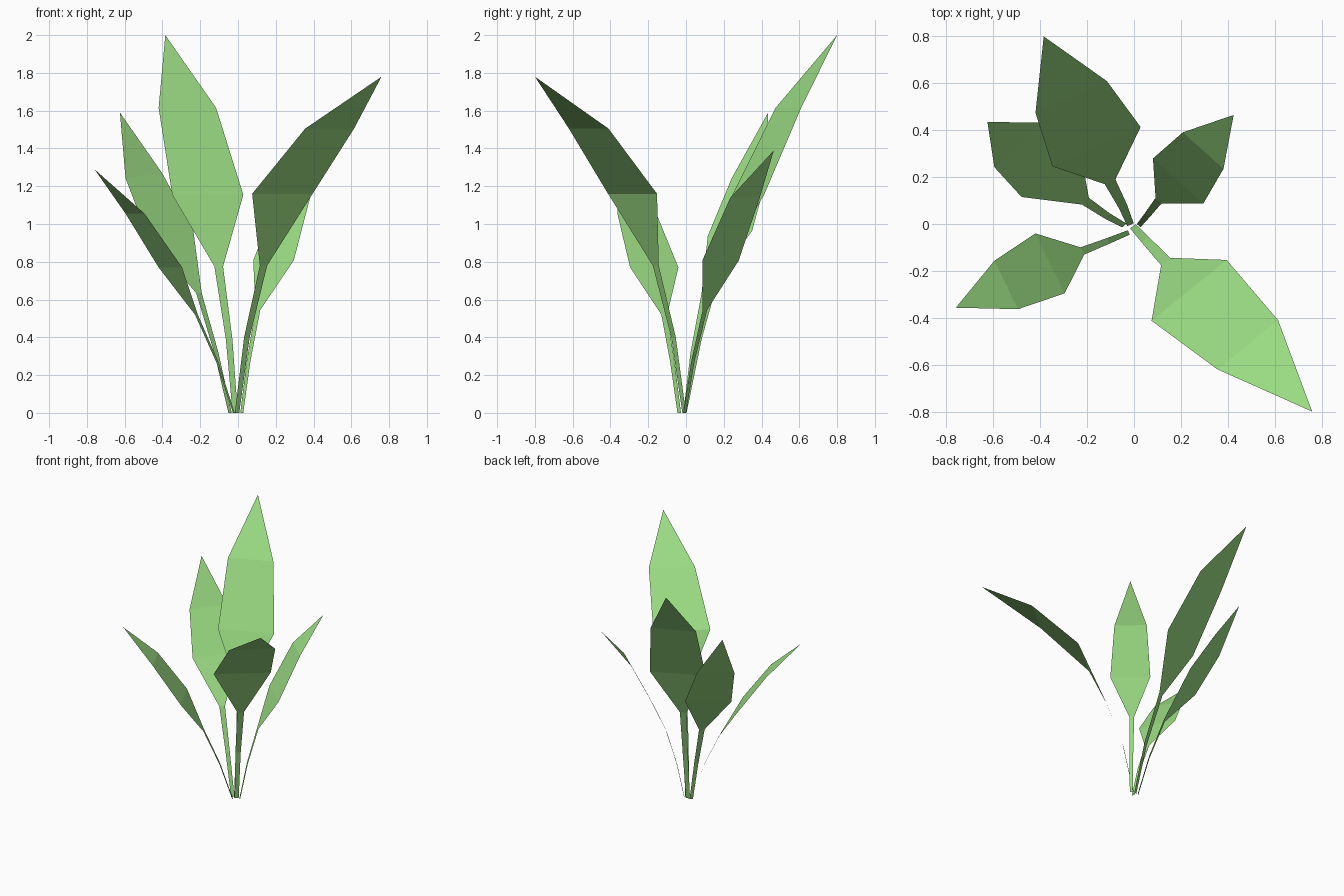
import bpy, math
from mathutils import Vector

leaf_green = bpy.data.materials.new("leaf_green")
leaf_green.diffuse_color = (0.33, 0.72, 0.23, 1)

# Full width of a leaf at each spine point: two stem rows, neck, belly, shoulder
WIDTHS = (0.03, 0.038, 0.05, 0.412, 0.333)


def make_leaf(name, spine, across_angle, scale, roll=0.0):
    """Flat-faced blade: paired points along the spine, closed by a tip."""
    a = math.radians(across_angle)
    across = Vector((math.cos(a), math.sin(a), roll))
    verts = []
    for point, width in zip(spine, WIDTHS):
        r = roll if width > 0.1 else 0
        half = Vector((across.x, across.y, r)) * width * scale / 2
        verts += [Vector(point) - half, Vector(point) + half]
    verts.append(Vector(spine[-1]))
    faces = [(2 * i, 2 * i + 1, 2 * i + 3, 2 * i + 2) for i in range(4)]
    faces.append((8, 9, 10))
    mesh = bpy.data.meshes.new(name)
    mesh.from_pydata(verts, [], faces)
    mesh.materials.append(leaf_green)
    obj = bpy.data.objects.new(name, mesh)
    bpy.context.collection.objects.link(obj)


# Tall leaf at the back
make_leaf("back_leaf", [(-0.015, -0.003, 0), (-0.047, 0.075, 0.39),
          (-0.102, 0.18, 0.775), (-0.16, 0.33, 1.155),
          (-0.268, 0.542, 1.615), (-0.385, 0.80, 2.0)], 24, 1.0)

# Large leaf bending to the front right
make_leaf("front_right_leaf", [(-0.005, -0.01, 0), (0.047, -0.066, 0.4),
          (0.135, -0.16, 0.78), (0.235, -0.283, 1.16),
          (0.485, -0.515, 1.505), (0.76, -0.80, 1.78)], 219, 1.0)

# Small leaf at the back right
make_leaf("back_right_leaf", [(0.02, -0.007, 0), (0.056, 0.037, 0.275),
          (0.105, 0.10, 0.545), (0.188, 0.183, 0.807),
          (0.295, 0.313, 1.14), (0.425, 0.465, 1.39)], -42, 0.7)

# Medium leaf at the back left, slightly rolled
make_leaf("back_left_leaf", [(-0.042, -0.006, 0), (-0.115, 0.035, 0.32),
          (-0.207, 0.097, 0.635), (-0.358, 0.2325, 0.95),
          (-0.4975, 0.3375, 1.255), (-0.625, 0.435, 1.59)], 44, 0.82, 0.08)

# Small leaf at the front left
make_leaf("front_left_leaf", [(-0.022, -0.036, 0), (-0.11, -0.072, 0.27),
          (-0.22, -0.115, 0.52), (-0.358, -0.168, 0.77),
          (-0.545, -0.26, 1.055), (-0.76, -0.357, 1.29)], 116, 0.69)
